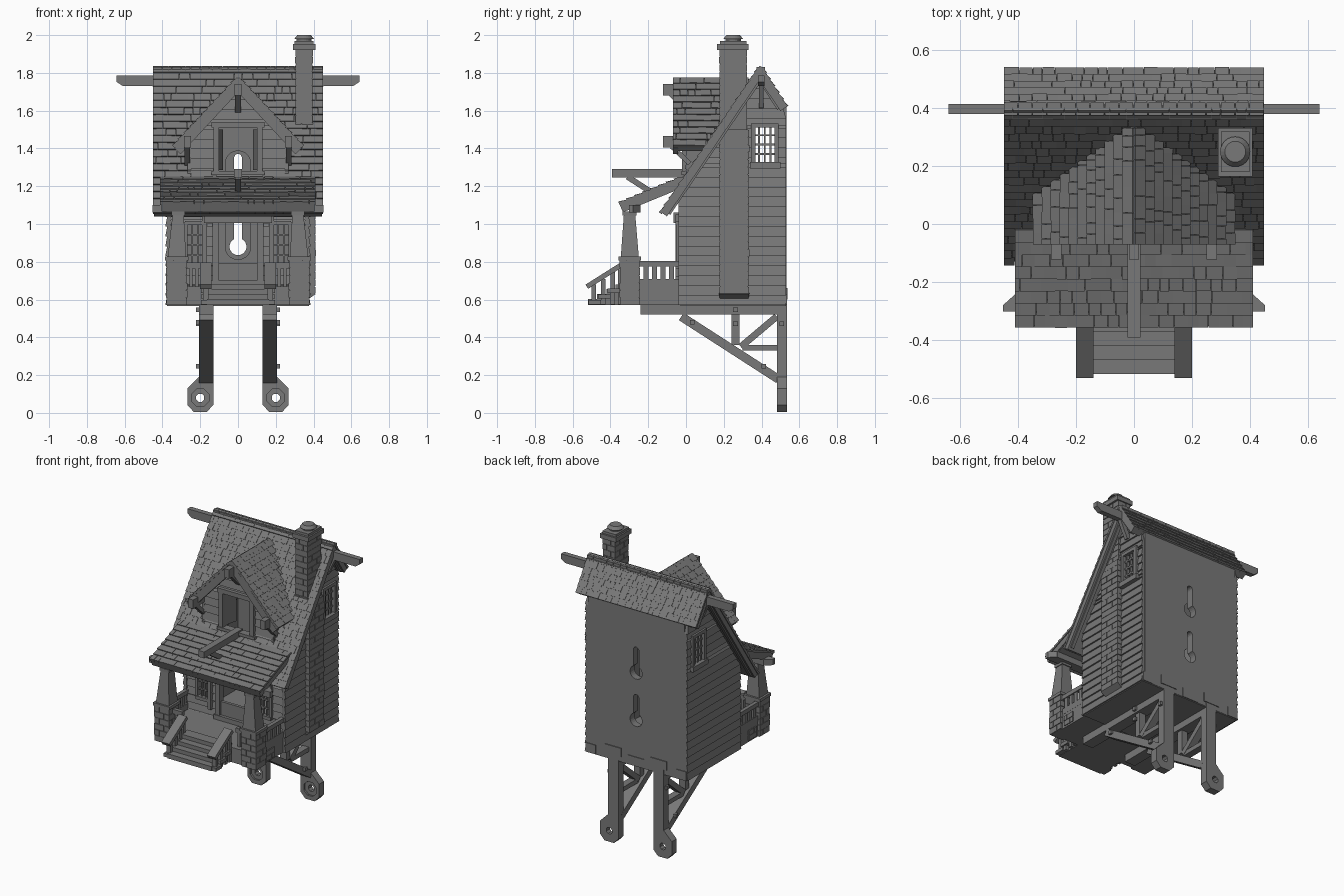
import bpy, bmesh, math, random
from mathutils import Vector as V

if "Cube" in bpy.data.objects:
    bpy.data.objects.remove(bpy.data.objects["Cube"])
random.seed(4)
FACES = [(0, 1, 2, 3), (4, 5, 6, 7), (0, 1, 5, 4), (1, 2, 6, 5), (2, 3, 7, 6), (3, 0, 4, 7)]

def finish(name, bm):
    bmesh.ops.recalc_face_normals(bm, faces=bm.faces)
    me = bpy.data.meshes.new(name)
    bm.to_mesh(me)
    bm.free()
    ob = bpy.data.objects.new(name, me)
    bpy.context.collection.objects.link(ob)
    return ob

def part(name, hexes):
    bm = bmesh.new()
    for h in hexes:
        vs = [bm.verts.new(p) for p in h]
        for f in FACES:
            bm.faces.new([vs[i] for i in f])
    return finish(name, bm)

def box(x0, x1, y0, y1, z0, z1):
    q = [(x0, y0), (x1, y0), (x1, y1), (x0, y1)]
    return [V((x, y, z)) for z in (z0, z1) for x, y in q]

def plate(pts, off):
    return [V(p) for p in pts] + [V(p) + V(off) for p in pts]

def bar(a, b, w, h, side=(1, 0, 0)):
    a, b, s = V(a), V(b), V(side)
    up = (b - a).cross(s).normalized() * h / 2
    s = s * w / 2
    return [p for e in (a, b) for p in (e - s - up, e + s - up, e + s + up, e - s + up)]

def both(hexes):
    return hexes + [[V((-p.x, p.y, p.z)) for p in h] for h in hexes]

def prism(name, pts, y0, y1):
    bm = bmesh.new()
    f = bm.faces.new([bm.verts.new((x, y0, z)) for x, z in pts])
    g = bmesh.ops.extrude_face_region(bm, geom=[f])['geom']
    bmesh.ops.translate(bm, vec=(0, y1 - y0, 0), verts=[v for v in g if isinstance(v, bmesh.types.BMVert)])
    if len([f for f in bm.faces if abs(f.normal.y) > .9]) < 2:
        bm.faces.new([v for v in bm.verts if abs(v.co.y - y0) < 1e-6])
    return finish(name, bm)

def cut(ob, cutter):
    m = ob.modifiers.new("cut", 'BOOLEAN')
    m.operation, m.object, m.solver = 'DIFFERENCE', cutter, 'EXACT'
    bpy.context.view_layer.update()
    ob.data = bpy.data.meshes.new_from_object(ob.evaluated_get(bpy.context.evaluated_depsgraph_get()))
    ob.modifiers.clear()

def arc(cx, cz, r, a0, a1, n):
    return [(cx + r * math.cos(math.radians(a0 + (a1 - a0) * i / n)),
             cz + r * math.sin(math.radians(a0 + (a1 - a0) * i / n))) for i in range(n + 1)]

def siding(plane, limits, z0, z1, holes=(), step=0.052, t=0.03):
    """Lapped boards, split around openings, ends following limits(z)."""
    zs = sorted({round(z0 + i * step, 4) for i in range(int((z1 - z0) / step) + 1)} | {z1} | {z for h in holes for z in h[2:]})
    out = []
    for lo, hi in zip(zs, zs[1:]):
        (a0, b0), (a1, b1) = limits(lo), limits(hi)
        cuts = sorted(h for h in holes if h[2] < hi - 1e-4 and h[3] > lo + 1e-4)
        left = [(a0, a1)] + [(h[1], h[1]) for h in cuts]
        right = [(h[0], h[0]) for h in cuts] + [(b0, b1)]
        for (l0, l1), (r0, r1) in zip(left, right):
            out.append([plane(l0, 0, lo), plane(r0, 0, lo), plane(r0, t, lo), plane(l0, t, lo),
                        plane(l1, 0, hi), plane(r1, 0, hi), plane(r1, t - .01, hi), plane(l1, t - .01, hi)])
    return out

def shingles(p0, u, v, span, rows, w=0.045, skip=None):
    """Overlapping courses: u runs along the eave, v is the full slope vector."""
    u, v = V(u), V(v)
    n = u.cross(v).normalized()
    n = n if n.z > 0 else -n
    p0 = V(p0) + n * .004
    out = []
    for r in range(rows):
        s0, s1 = r / rows, min((r + 1.2) / rows, 1)
        a, b = span(p0 + v * s0)
        x = a
        while x < b - 1e-4:
            e = min(x + w * random.uniform(.7, 1.3) * (.5 if x == a and r % 2 else 1), b)
            e = b if b - e < .015 else e
            t = random.uniform(.008, .011)
            q = [p0 + u * x + v * s0, p0 + u * (e - .001) + v * s0, p0 + u * (e - .001) + v * s1, p0 + u * x + v * s1]
            if not (skip and skip((q[0] + q[2]) / 2)):
                out.append([p - n * .008 for p in q] + [q[0] + n * t, q[1] + n * t, q[2] + n * .002, q[3] + n * .002])
            x = e
    return out

def bricks(x0, x1, y0, y1, z0, z1, rows):
    out = [box(x0 + .006, x1 - .006, y0 + .006, y1 - .006, z0, z1)]
    h = (z1 - z0) / rows
    for r in range(rows):
        k = (.35, .65)[r % 2]
        xm, ym, g, j = x0 + (x1 - x0) * k, y0 + (y1 - y0) * (1 - k), .002, random.uniform(0, .003)
        for a, b in ((x0 + j, xm - g), (xm + g, x1 - j)):
            for c, d in ((y0 + j, ym - g), (ym + g, y1 - j)):
                out.append(box(a, b, c, d, z0 + r * h + .001, z0 + (r + 1) * h - .002))
    return out

def roof_y(z):
    return .39 - (1.84 - z) / 1.47

# side, front and dormer siding
WIN = (.355, .48, 1.32, 1.52)
def side_lim(z):
    return max(-.04, roof_y(z + .05)), min(.53, .395 + (1.79 - z) * .667)
part("side_walls", both(siding(lambda a, d, z: V((.355 + d, a, z)), side_lim, .57, 1.77, [WIN])))
part("front_wall", siding(lambda a, d, z: V((a, -.01 - d, z)), lambda z: (-.375, .375), .57, 1.17,
     [(-.1, .1, .68, 1.02), (.19, .27, .78, 1.0), (-.27, -.19, .78, 1.0)]))
def dormer_lim(z):
    w = max(.004, min(.265, (1.745 - z) / 1.07))
    return -w, w
part("dormer_wall", siding(lambda a, d, z: V((a, .025 - d, z)), dormer_lim, 1.24, 1.74, [(-.115, .115, 1.28, 1.52)]))
part("dormer_cheeks", both([plate([(.25, 0, 1.25), (.25, 0, 1.48), (.25, .14, 1.48), (.25, .13, 1.44)], (.018, 0, 0))]))
part("base_floor", [box(-.375, .375, -.03, .53, .565, .6)])

# back panel with keyhole slots and raised surrounds
panel = prism("back_panel", [(-.36, .57), (.36, .57), (.36, 1.63), (-.36, 1.63)], .505, .532)
for i, z in enumerate((.88, 1.2)):
    boss = prism("keyhole_surround_%d" % i, arc(0, z + .12, .07, 0, 180, 10) + arc(0, z, .07, 180, 360, 10), .485, .506)
    key = prism("keyhole_cutter", arc(0, z, .045, 118, 422, 20) + arc(0, z + .15, .021, 0, 180, 8), .4, .6)
    cut(panel, key)
    cut(boss, key)
    bpy.data.objects.remove(key)

# main roof: slabs leave an opening inside the dormer
def slope_slab(x0, x1, z0, z1):
    n = V((0, .827, -.562))
    q = [(x0, roof_y(z0), z0), (x1, roof_y(z0), z0), (x1, roof_y(z1), z1), (x0, roof_y(z1), z1)]
    return plate([V(p) + n * .01 for p in q], n * .034)
part("front_roof_slab", both([slope_slab(.11, .445, 1.065, 1.835)]) +
     [slope_slab(-.11, .11, 1.065, 1.25), slope_slab(-.11, .11, 1.6, 1.835)])
part("front_roof_shingles", shingles((0, roof_y(1.06) + .008, 1.055), (1, 0, 0), (0, .53, .779), lambda p: (-.45, .45), 21,
     skip=lambda p: abs(p.x) < .12 and 1.25 < p.z < 1.62))
part("back_roof_slab", [plate([(-.445, .39, 1.825), (.445, .39, 1.825), (.445, .53, 1.618), (-.445, .53, 1.618)], (0, -.03, -.02))])
part("back_roof_shingles", shingles((0, .53, 1.618), (1, 0, 0), (0, -.137, .212), lambda p: (-.45, .45), 6))
part("ridge_caps", [bar((-.45 + i * .05, .397, 1.82), (-.403 + i * .05, .397, 1.82), .045, .02, (0, 1, 0)) for i in range(18)])
part("roof_barge_boards", both([bar((.42, -.1, 1.06), (.42, .38, 1.765), .022, .04), bar((.42, .4, 1.77), (.42, .5, 1.615), .022, .04)]))
part("ridge_beam", both([box(0, .61, .38, .415, 1.73, 1.785),
     plate([(.61, .38, 1.73), (.61, .38, 1.785), (.642, .38, 1.785), (.642, .38, 1.752)], (0, .035, 0)),
     bar((.44, .398, 1.74), (.385, .398, 1.62), .025, .03, (0, 1, 0))]))

# dormer roof and timber
slab, tiles = [], []
for s in (-1, 1):
    q = [(s * .338, -.065, 1.408), (s * .338, .1, 1.408), (0, .335, 1.768), (0, -.065, 1.768)]
    slab.append(plate(q, (-s * .02, 0, -.022)))
    tiles += shingles((s * .34, 0, 1.408), (0, 1, 0), (-s * .34, 0, .364), lambda p: (-.07, roof_y(p.z) + .01), 11)
part("dormer_roof_slab", slab)
part("dormer_roof_shingles", tiles)
part("dormer_barge_boards", both([bar((.32, -.055, 1.385), (0, -.055, 1.73), .045, .025, (.73, 0, .68))]))
part("dormer_beams", both([box(.25, .287, -.122, .03, 1.405, 1.465), bar((.268, -.075, 1.41), (.268, .02, 1.32), .03, .025)]) +
     [box(-.018, .018, -.122, .03, 1.68, 1.74), bar((0, -.08, 1.69), (0, .01, 1.6), .03, .03)])
part("dormer_window_frame", both([box(.1, .13, -.02, .02, 1.27, 1.52)]) + [box(-.14, .14, -.022, .02, 1.51, 1.54),
     box(-.14, .14, -.025, .02, 1.26, 1.28)] + both([plate([(.1, .01, 1.285), (.1, .01, 1.5), (.08, .1, 1.5), (.08, .1, 1.285)], (.01, .002, 0))]))
part("hoist_beam", [box(-.022, .022, -.392, .02, 1.247, 1.29), bar((0, -.31, 1.25), (0, -.17, 1.16), .03, .03)])

# porch roof
part("porch_roof_slab", [plate([(-.405, -.352, 1.105), (.405, -.352, 1.105), (.405, -.01, 1.248), (-.405, -.01, 1.248)], (0, .016, -.038))])
part("porch_roof_shingles", shingles((0, -.353, 1.105), (1, 0, 0), (0, .335, .14), lambda p: (-.412, .412), 8))
part("porch_rafters", [bar((x, -.335, 1.078), (x, -.05, 1.195), .022, .03) for x in (-.39, -.2, 0, .2, .39)])
part("porch_header", [box(-.41, .41, -.303, -.24, 1.06, 1.1)] +
     both([plate([(.41, -.303, 1.06), (.452, -.303, 1.06), (.452, -.28, 1.06), (.41, -.242, 1.06)], (0, 0, .04))]))

# posts, rails and porch deck
piers = bricks(.268, .382, -.352, -.242, .57, .81, 6) + [box(.262, .386, -.357, -.237, .808, .828)]
part("porch_piers", both(piers))
col = [V((x, y, z)) for z, a, b, c, d in ((.825, .275, .372, -.345, -.25), (1.065, .288, .345, -.328, -.27))
       for x, y in ((a, c), (b, c), (b, d), (a, d))]
part("porch_columns", both([col, box(.28, .353, -.335, -.262, 1.045, 1.065)]))
part("porch_deck", [box(-.365, .365, -.335, -.03, .57, .67)] + both(bricks(.25, .372, -.225, -.14, .58, .65, 2)))
rails = [box(.345, .37, -.25, -.035, .775, .803), box(.348, .366, -.25, -.035, .67, .71), box(.2, .27, -.31, -.285, .765, .795)]
rails += [box(.35, .364, y, y + .026, .67, .78) for y in (-.225, -.18, -.135, -.09)]
rails += [box(x, x + .018, -.305, -.29, .66, .77) for x in (.21, .24)]
part("porch_railings", both(rails))

# front steps with sloping handrails
part("front_steps", [box(-.165, .165, -.518 + .048 * i, -.3, .572 + .02 * i, .603 + .026 * i) for i in range(4)])
part("step_handrails", both([bar((.17, -.525, .668), (.17, -.34, .785), .06, .026)] +
     [box(.155, .185, y, y + .024, .575, z) for y, z in ((-.5, .68), (-.45, .71), (-.4, .745), (-.36, .76))] +
     [box(.148, .195, -.515 + .05 * i, -.45 + .05 * i, .575 + .03 * i, .598 + .03 * i) for i in range(3)]))

# door and windows
part("door_frame", both([box(.1, .135, -.055, -.01, .67, 1.03), box(.165, .19, -.055, -.02, .72, 1.05)]) +
     [box(-.18, .18, -.065, -.01, 1.005, 1.06), box(-.1, .1, -.04, -.02, .67, .79), box(-.14, .14, -.06, -.01, .67, .7)])
fw = [box(.18, .28, -.055, -.02, z, z + .022) for z in (.765, .995)] + [box(.268, .285, -.05, -.02, .77, 1.01)]
fw += [box(x, x + .008, -.042, -.025, .78, 1.0) for x in (.21, .238)] + [box(.19, .27, -.042, -.025, z, z + .008) for z in (.83, .885, .94)]
part("front_windows", both(fw))
y0, y1, z0, z1 = WIN
sw = [box(.36, .395, y0 - .01, y0 + .012, z0, z1), box(.36, .395, y1 - .012, y1 + .01, z0, z1),
      box(.36, .395, y0 - .01, y1 + .01, z1 - .01, z1 + .012), box(.36, .405, y0 - .015, y1 + .02, z0 - .025, z0 + .008)]
sw += [box(.366, .382, y0 + .031 * i - .005, y0 + .031 * i + .005, z0, z1) for i in (1, 2, 3)]
sw += [box(.366, .382, y0, y1, z0 + .05 * i - .005, z0 + .05 * i + .005) for i in (1, 2, 3)]
part("side_windows", both(sw))

# chimney
part("chimney", bricks(.302, .412, .175, .335, .63, 1.5, 22) + bricks(.302, .398, .175, .325, 1.5, 1.925, 11) +
     [plate([(.37, .18, .6), (.37, .33, .6), (.412, .335, .63), (.412, .175, .63)], (-.03, 0, .005)),
      box(.29, .41, .165, .332, 1.922, 1.952), box(.3, .4, .18, .32, 1.952, 1.968)])
for nm, r, r2, z, h in (("chimney_pot", .04, .04, 1.972, .02), ("chimney_pot_cap", .052, .036, 1.99, .02)):
    bpy.ops.mesh.primitive_cone_add(vertices=24, radius1=r, radius2=r2, depth=h, location=(.35, .25, z))
    bpy.context.object.name = nm

# supporting brackets with bolt heads, and feet
X0, X1, XM = .13, .207, .168
bolts = [box(X1 - .002, .222, y, y + .024, z, z + .024) for y, z in ((.02, .468), (.25, .533), (.25, .46), (.4, .235), (.495, .46))]
part("support_frames", both([box(X0, X1, .482, .534, .15, .65), box(X0, X1, -.24, .49, .52, .57),
     bar((XM, -.025, .51), (XM, .49, .178), X1 - X0, .046), box(X0 + .015, X1 - .015, .242, .282, .36, .53),
     box(X0 + .015, X1 - .015, .3, .49, .33, .36), bar((XM, .29, .35), (XM, .48, .51), .05, .036)] + bolts))
part("back_brackets", both([box(.11, .23, .528, .538, .6, .66), box(.3, .375, .528, .536, .57, .63), box(0, .06, .528, .536, .57, .63)]))
FOOT = [(.13, .19), (.207, .19), (.268, .13), (.268, .042), (.235, .006), (.165, .006), (.13, .042)]
for s in (-1, 1):
    foot = prism("foot_left" if s < 0 else "foot_right", [(s * x, z) for x, z in FOOT], .482, .534)
    for r, a, b in ((.05, .4, .495), (.023, .4, .6)):
        c = prism("hole_cutter", arc(s * .2, .08, r, 22.5, 337.5, 7), a, b)
        cut(foot, c)
        bpy.data.objects.remove(c)

# dark timber colour for every part
mat = bpy.data.materials.new("dark_grey")
mat.diffuse_color = (.19, .19, .19, 1)
mat.use_nodes = True
mat.node_tree.nodes["Principled BSDF"].inputs["Base Color"].default_value = mat.diffuse_color
for ob in bpy.data.objects:
    ob.data.materials.clear()
    ob.data.materials.append(mat)
